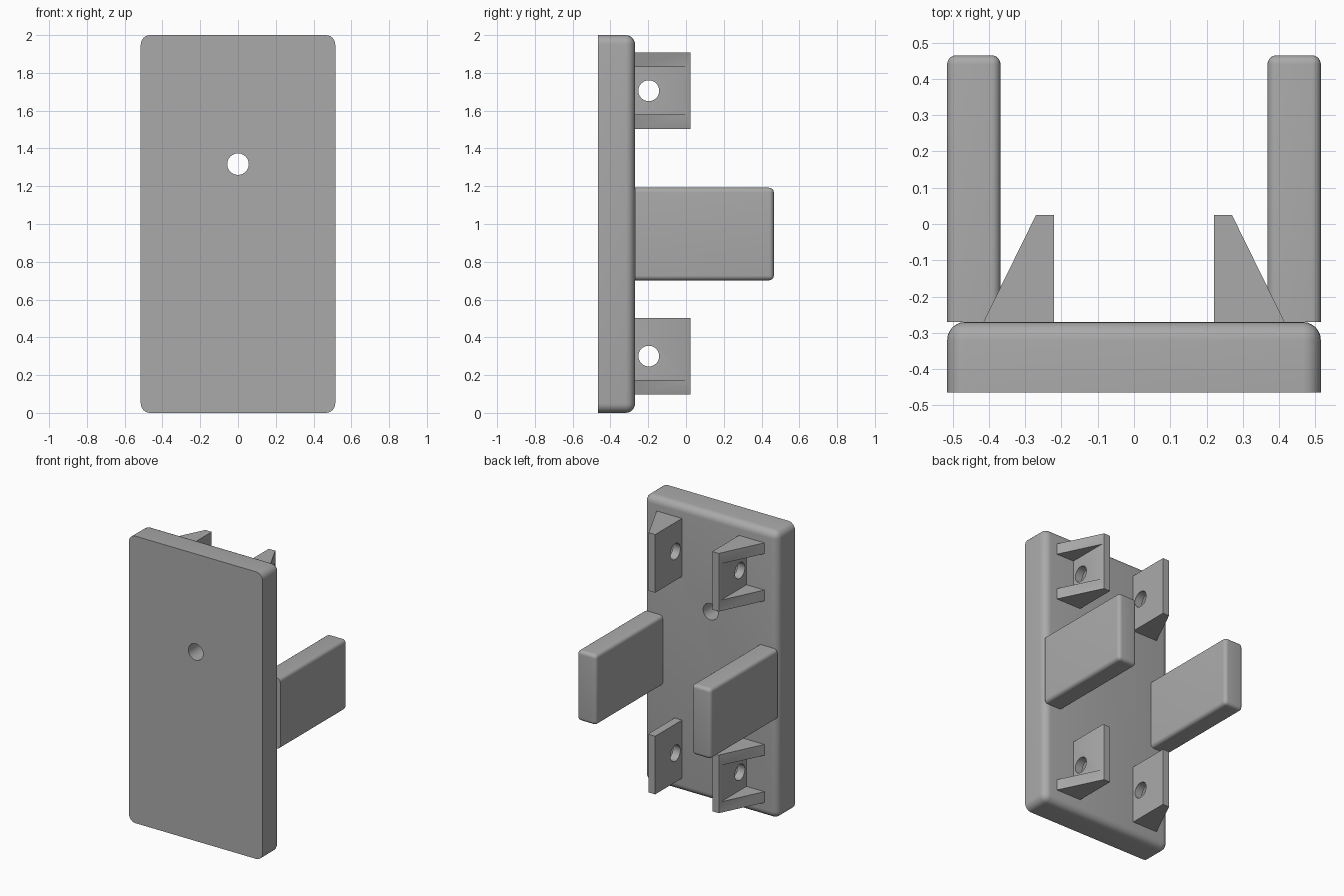
import bpy, bmesh, math
from mathutils import Matrix, Vector

cube = bpy.data.objects.get("Cube")
if cube:
    bpy.data.objects.remove(cube, do_unlink=True)

COLOUR = (0.4, 0.4, 0.4, 1)
grey = bpy.data.materials.new("plain grey")
grey.use_nodes = True
grey.diffuse_color = COLOUR
grey.node_tree.nodes["Principled BSDF"].inputs["Base Color"].default_value = COLOUR

BACK = -0.27     # rear face of the plate, where everything is mounted


def make_object(name, bm):
    bmesh.ops.recalc_face_normals(bm, faces=bm.faces)
    mesh = bpy.data.meshes.new(name)
    bm.to_mesh(mesh)
    bm.free()
    mesh.materials.append(grey)
    obj = bpy.data.objects.new(name, mesh)
    bpy.context.collection.objects.link(obj)
    return obj


def box(name, low, high, radius=0):
    """Box whose edges are rounded, except around its front (-y) face."""
    low, high = Vector(low), Vector(high)
    bm = bmesh.new()
    bmesh.ops.create_cube(bm, size=1)
    bmesh.ops.scale(bm, vec=high - low, verts=bm.verts)
    bmesh.ops.translate(bm, vec=(low + high) / 2, verts=bm.verts)
    if radius:
        edges = [e for e in bm.edges if max(v.co.y for v in e.verts) > low.y + 0.01]
        bmesh.ops.bevel(bm, geom=edges, offset=radius, offset_type='OFFSET',
                        segments=6, profile=0.5, affect='EDGES')
    return make_object(name, bm)


def drill(name, centre, radius, axis):
    bm = bmesh.new()
    bmesh.ops.create_cone(bm, cap_ends=True, segments=40, radius1=radius,
                          radius2=radius, depth=0.6,
                          matrix=Matrix.Translation(centre)
                          @ Matrix.Rotation(math.pi / 2, 4, axis))
    return make_object(name, bm)


def activate(obj):
    bpy.ops.object.select_all(action='DESELECT')
    obj.select_set(True)
    bpy.context.view_layer.objects.active = obj


def cut(obj, cutter):
    cutter.hide_render = True
    mod = obj.modifiers.new("cut", 'BOOLEAN')
    mod.operation, mod.solver, mod.object = 'DIFFERENCE', 'EXACT', cutter
    activate(obj)
    bpy.ops.object.modifier_apply(modifier=mod.name)
    bpy.data.objects.remove(cutter, do_unlink=True)


def smooth(obj):
    activate(obj)
    bpy.ops.object.shade_smooth_by_angle(angle=math.radians(30))


def bracket(name, side, bottom, top_gusset):
    """Wedge hollowed into an upright tab with gussets, drilled across."""
    height, web, thick = 0.405, 0.076, 0.277
    profile = [(0.22, BACK), (0.415, BACK), (0.27, 0.025), (0.22, 0.025)]
    bm = bmesh.new()
    face = bm.faces.new([bm.verts.new((side * x, y, bottom)) for x, y in profile])
    solid = bmesh.ops.extrude_face_region(bm, geom=[face])
    verts = [v for v in solid["geom"] if isinstance(v, bmesh.types.BMVert)]
    bmesh.ops.translate(bm, vec=(0, 0, height), verts=verts)
    obj = make_object(name, bm)
    xs = sorted((side * thick, side * 0.6))
    pocket_top = bottom + height + (-web if top_gusset else web)
    cut(obj, box("pocket", (xs[0], -0.4, bottom + web), (xs[1], 0.2, pocket_top)))
    cut(obj, drill("drill", (side * 0.25, -0.197, bottom + height / 2), 0.055, 'Y'))
    smooth(obj)


# Main plate with its through hole
plate = box("back_plate", (-0.515, -0.465, 0), (0.515, BACK, 2), 0.05)
cut(plate, drill("drill", (0, -0.37, 1.317), 0.057, 'X'))
smooth(plate)

# Arms and brackets on both sides; the lower left bracket has one gusset only
for side, label in ((1, "left"), (-1, "right")):
    xs = sorted((side * 0.368, side * 0.515))
    smooth(box(label + "_arm", (xs[0], BACK, 0.702), (xs[1], 0.465, 1.192), 0.025))
    bracket(label + "_upper_bracket", side, 1.503, True)
    bracket(label + "_lower_bracket", side, 0.098, side < 0)
